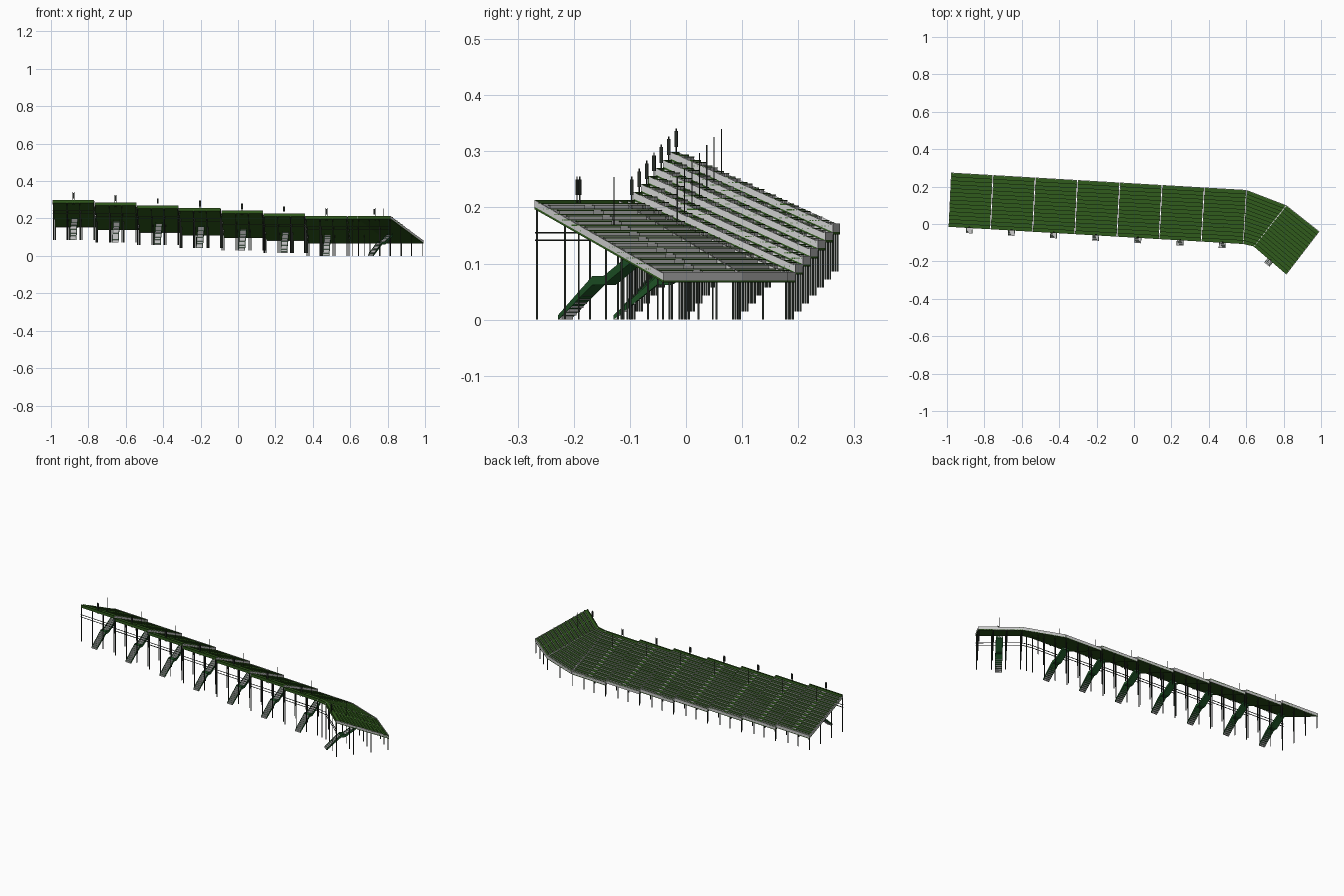
import bpy, bmesh, math
from mathutils import Vector

if "Cube" in bpy.data.objects:
    bpy.data.objects.remove(bpy.data.objects["Cube"])


def material(name, rgb):
    m = bpy.data.materials.new(name)
    m.diffuse_color = (*rgb, 1)
    m.use_nodes = True
    m.node_tree.nodes["Principled BSDF"].inputs["Base Color"].default_value = m.diffuse_color
    return m


GREEN = material("green_paint", (0.03, 0.105, 0.012))
STAIR_GREEN = material("stair_green", (0.012, 0.08, 0.018))
DARK = material("dark_metal", (0.02, 0.025, 0.02))
parts = {}


def part(name, mat=None):
    if name not in parts:
        parts[name] = (bmesh.new(), mat)
    return parts[name][0]


def prism(bm, pts, lo, hi):
    """Four-sided block over a plan quad with a bottom and top height per corner."""
    b = [bm.verts.new((p[0], p[1], z)) for p, z in zip(pts, lo)]
    t = [bm.verts.new((p[0], p[1], z)) for p, z in zip(pts, hi)]
    bm.faces.new(b[::-1])
    bm.faces.new(t)
    for i in range(4):
        j = (i + 1) % 4
        bm.faces.new((b[i], b[j], t[j], t[i]))


def post(bm, p, z0, z1, w=0.0035):
    h = w / 2
    pts = [(p[0] + a * h, p[1] + b * h) for a, b in ((-1, -1), (1, -1), (1, 1), (-1, 1))]
    prism(bm, pts, [z0] * 4, [z1] * 4)


class Section:
    """u runs along the stand, v from the high back (0) to the low front (1)."""

    def __init__(self, b0, b1, f0, f1, off, gap=0.008):
        self.c = [Vector(p) for p in (b0, b1, f0, f1)]
        self.off, self.gap = off, gap

    def at(self, u, v):
        b0, b1, f0, f1 = self.c
        return b0.lerp(b1, u).lerp(f0.lerp(f1, u), v)

    def quad(self, u0, u1, v0, v1):
        return [self.at(u0, v0), self.at(u1, v0), self.at(u1, v1), self.at(u0, v1)]

    def block(self, bm, u0, u1, v0, v1, lo0, lo1, hi0, hi1):
        o = self.off
        prism(bm, self.quad(u0, u1, v0, v1),
              [lo0 + o, lo0 + o, lo1 + o, lo1 + o], [hi0 + o, hi0 + o, hi1 + o, hi1 + o])


# Plan: seven straight sections stepping downhill, then two angled corner sections
B0, B1 = Vector((-0.993, -0.015)), Vector((0.585, -0.107))
F0, F1 = Vector((-0.98, 0.275)), Vector((0.602, 0.182))
straight = []
for i in range(7):
    a, b = i / 7, (i + 1) / 7
    straight.append(Section(B0.lerp(B1, a), B0.lerp(B1, b), F0.lerp(F1, a), F0.lerp(F1, b),
                            0.086 * (6 - i) / 6))
bend = Section(B1, (0.64, -0.12), F1, (0.815, 0.1), 0, 0.0)
wing = Section((0.64, -0.12), (0.815, -0.27), (0.815, 0.1), (0.992, -0.04), 0, 0.0)
sections = straight + [bend, wing]

ROWS = 14
TOP, RISE = 0.208, 0.0097


def under(v):
    return 0.197 - 0.131 * v


for s in sections:
    g0, g1 = s.gap, 1 - s.gap
    # Sloping underside and edge beams
    s.block(part("sloped_deck", GREEN), g0, g1, 0, 1, under(0), under(1), under(0) + 0.004, under(1) + 0.004)
    for u in (g0, g1 - 0.012):
        s.block(part("end_stringers"), u, u + 0.012, 0, 1,
                under(0) + 0.004, under(1) + 0.004, under(0) + 0.016, under(1) + 0.016)
    s.block(part("back_fascia", GREEN), g0, g1, 0, 0.012, under(0), under(0), 0.213, 0.213)
    s.block(part("front_fascia"), g0, g1, 0.99, 1, under(1), under(1), 0.085, 0.085)
    # Treads, risers and benches split by a central aisle
    for r in range(ROWS):
        v0, v1 = r / ROWS, (r + 1) / ROWS
        z = TOP - r * RISE
        s.block(part("treads", GREEN), g0, g1, v0, v1, z - 0.002, z - 0.002, z, z)
        s.block(part("risers"), g0, g1, v1 - 0.006, v1, z - RISE, z - RISE, z - 0.002, z - 0.002)
        if s is bend:
            spans = [(0.03, 0.97)]
        else:
            spans = [(0.03, 0.44), (0.56, 0.97)]
        if r:
            for u0, u1 in spans:
                s.block(part("bench_tops", GREEN), u0, u1, v0 + 0.012, v0 + 0.034,
                        z + 0.005, z + 0.005, z + 0.0065, z + 0.0065)
                s.block(part("bench_fronts"), u0, u1, v0 + 0.026, v0 + 0.032, z, z, z + 0.005, z + 0.005)
    # Support legs down to the sloping ground
    for u in ((0.02, 0.35, 0.65, 0.98) if s is not bend else (0.5,)):
        for v in (0.008, 0.33, 0.66, 0.985):
            post(part("support_legs", DARK), s.at(u, v), s.off, under(v) + s.off + 0.002)
    # Paired rails along the back
    for z in (0.14, 0.154):
        s.block(part("back_rails", DARK), 0, 1, 0.003, 0.012, z, z, z + 0.0025, z + 0.0025)

# Entrance stairs, posts and lamp boxes behind each section
PROFILE = [(-0.028, 0.0), (0.05, 0.07), (0.075, 0.07), (0.14, 0.112)]
for s in straight + [wing]:
    mid = s.at(0.5, 0)
    inward = (s.at(0.5, 1) - mid).normalized()
    side = Vector((inward.y, -inward.x))

    def local(a, d):
        return mid + side * a + inward * d

    def slab(bm, a0, a1, d0, d1, lo0, lo1, hi0, hi1):
        pts = [local(a1, d0), local(a1, d1), local(a0, d1), local(a0, d0)]
        o = s.off
        prism(bm, pts, [max(0, q) + o for q in (lo0, lo1, lo1, lo0)],
              [q + o for q in (hi0, hi1, hi1, hi0)])

    stair = part("entrance_stairs", STAIR_GREEN)
    for (d0, z0), (d1, z1) in zip(PROFILE, PROFILE[1:]):
        slab(stair, -0.017, 0.017, d0, d1, z0 - 0.008, z1 - 0.008, z0 + 0.001, z1 + 0.001)
        for a in (-0.018, 0.016):
            slab(part("stair_stringers", STAIR_GREEN), a, a + 0.002, d0, d1,
                 z0 - 0.008, z1 - 0.008, z0 + 0.008, z1 + 0.008)
        n = round((z1 - z0) / 0.007)
        for k in range(n):
            da, db = d0 + (d1 - d0) * k / n, d0 + (d1 - d0) * (k + 1) / n
            z = z0 + (z1 - z0) * (k + 1) / n
            slab(part("stair_treads"), -0.016, 0.016, da, db, z - 0.007, z - 0.007, z, z)
    # Tall posts and a small dark lamp box
    for a in (-0.004, 0.004):
        post(part("lamp_posts", DARK), local(a, 0.004), 0.19 + s.off, 0.255 + s.off, 0.002)
    slab(part("lamp_boxes", DARK), -0.005, 0.005, 0.001, 0.007, 0.222, 0.222, 0.25, 0.25)
    post(part("aisle_posts", DARK), local(0, 0.085), 0.165 + s.off, 0.254 + s.off, 0.002)

for name, (bm, mat) in parts.items():
    bmesh.ops.recalc_face_normals(bm, faces=bm.faces)
    me = bpy.data.meshes.new(name)
    bm.to_mesh(me)
    bm.free()
    if mat:
        me.materials.append(mat)
    bpy.context.collection.objects.link(bpy.data.objects.new(name, me))
